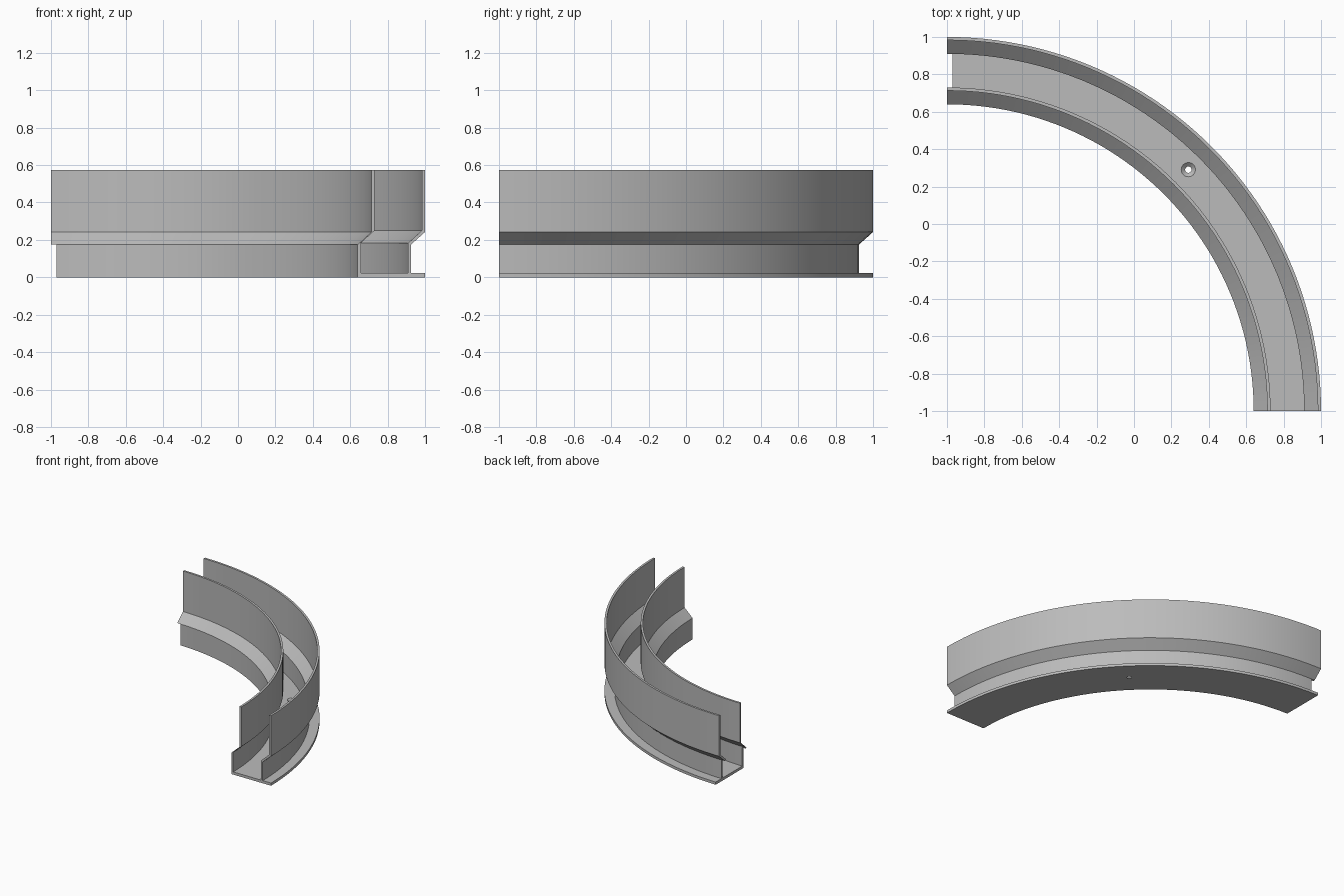
import bpy, bmesh, math
from mathutils import Vector

if "Cube" in bpy.data.objects:
    bpy.data.objects.remove(bpy.data.objects["Cube"], do_unlink=True)

SEGMENTS = 48
CENTRE = Vector((-1, -1, 0))   # centre of the quarter turn
FLOOR, BEND, TOP = 0.022, 0.175, 0.575

grey = bpy.data.materials.new("plain grey")
grey.use_nodes = True
colour = (0.5, 0.5, 0.5, 1)
grey.diffuse_color = colour
grey.node_tree.nodes["Principled BSDF"].inputs["Base Color"].default_value = colour


def add_object(name, bm):
    bmesh.ops.recalc_face_normals(bm, faces=bm.faces)
    mesh = bpy.data.meshes.new(name)
    bm.to_mesh(mesh)
    bm.free()
    mesh.materials.append(grey)
    obj = bpy.data.objects.new(name, mesh)
    bpy.context.collection.objects.link(obj)
    return obj


def sweep(name, profile):
    """Turn a closed (radius, height) profile through a quarter circle."""
    bm = bmesh.new()
    rings = []
    for i in range(SEGMENTS + 1):
        a = math.pi / 2 * i / SEGMENTS
        rings.append([bm.verts.new(CENTRE + Vector((r * math.cos(a), r * math.sin(a), z)))
                      for r, z in profile])
    n = len(profile)
    for a, b in zip(rings, rings[1:]):
        for j in range(n):
            k = (j + 1) % n
            bm.faces.new((a[j], a[k], b[k], b[j]))
    bm.faces.new(rings[0])
    bm.faces.new(rings[-1])
    return add_object(name, bm)


def cut(target, cutter):
    cutter.hide_render = True
    mod = target.modifiers.new("cut", 'BOOLEAN')
    mod.operation, mod.solver, mod.object = 'DIFFERENCE', 'EXACT', cutter
    bpy.context.view_layer.objects.active = target
    bpy.ops.object.modifier_apply(modifier=mod.name)
    bpy.data.objects.remove(cutter, do_unlink=True)


# Channel section: floor with outer flange and two cranked walls
channel = sweep("curved_channel", [
    (1.64, 0), (2.0, 0), (2.0, FLOOR), (1.925, FLOOR),
    (1.925, BEND), (2.0, 0.242), (2.0, TOP), (1.983, TOP),
    (1.983, 0.25), (1.91, 0.183), (1.91, FLOOR), (1.657, FLOOR),
    (1.657, 0.183), (1.73, 0.25), (1.73, TOP), (1.713, TOP),
    (1.713, 0.242), (1.64, BEND)])

# Notch that shortens the lower part at one end, leaving an overlap lip
bm = bmesh.new()
bmesh.ops.create_cube(bm, size=1)
for v in bm.verts:
    v.co = (-0.97 if v.co.x > 0 else -1.2, v.co.y * 3, BEND if v.co.z > 0 else -0.2)
cut(channel, add_object("end_notch_cutter", bm))

# Countersunk screw hole at the middle of the bend
hole = CENTRE + Vector((1, 1, 0)).normalized() * 1.825
bm = bmesh.new()
rings = []
for r, z in ((0.017, -0.1), (0.017, 0.003), (0.038, FLOOR), (0.038, 0.1)):
    rings.append([bm.verts.new(hole + Vector((r * math.cos(t), r * math.sin(t), z)))
                  for t in (math.tau * i / 32 for i in range(32))])
for a, b in zip(rings, rings[1:]):
    for j in range(32):
        k = (j + 1) % 32
        bm.faces.new((a[j], a[k], b[k], b[j]))
bm.faces.new(rings[0])
bm.faces.new(rings[-1])
cut(channel, add_object("screw_hole_cutter", bm))

bpy.ops.object.select_all(action='DESELECT')
channel.select_set(True)
bpy.context.view_layer.objects.active = channel
bpy.ops.object.shade_smooth_by_angle(angle=math.radians(25))
